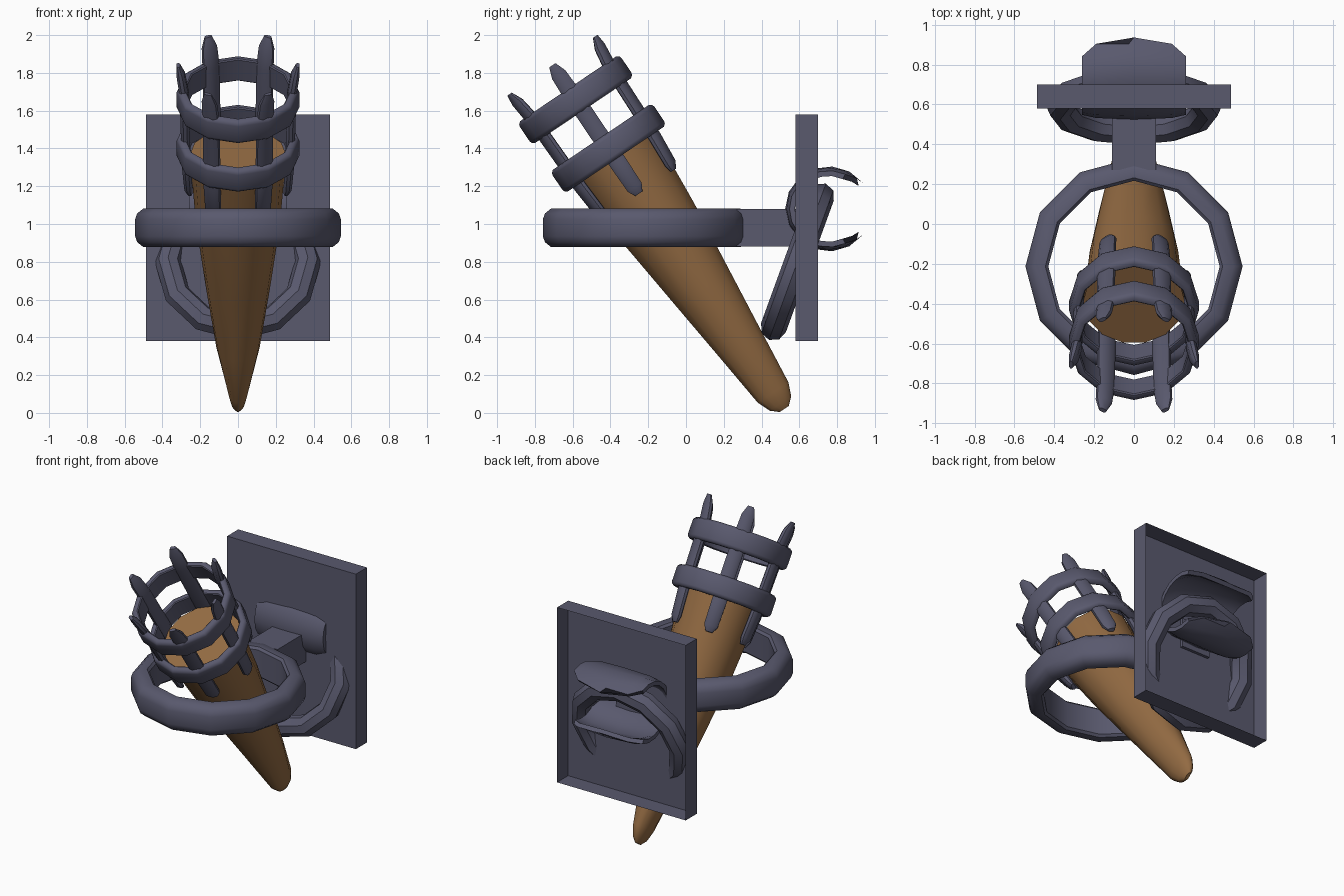
import bpy, bmesh, math
from mathutils import Matrix, Vector

if "Cube" in bpy.data.objects:
    bpy.data.objects.remove(bpy.data.objects["Cube"])


def material(name, rgb):
    m = bpy.data.materials.new(name)
    m.diffuse_color = (*rgb, 1)
    m.use_nodes = True
    m.node_tree.nodes["Principled BSDF"].inputs["Base Color"].default_value = m.diffuse_color
    return m


IRON = material("dark iron", (0.10, 0.10, 0.155))
WOOD = material("wood", (0.29, 0.145, 0.055))


def make(name, verts, faces, mat, matrix=Matrix(), angle=40):
    me = bpy.data.meshes.new(name)
    me.from_pydata([matrix @ Vector(v) for v in verts], [], faces)
    bm = bmesh.new()
    bm.from_mesh(me)
    bmesh.ops.recalc_face_normals(bm, faces=bm.faces)
    bm.to_mesh(me)
    bm.free()
    me.materials.append(mat)
    ob = bpy.data.objects.new(name, me)
    bpy.context.collection.objects.link(ob)
    bpy.ops.object.select_all(action='DESELECT')
    ob.select_set(True)
    bpy.context.view_layer.objects.active = ob
    bpy.ops.object.shade_smooth_by_angle(angle=math.radians(angle))
    return ob


def loft(name, rings, mat, matrix=Matrix(), closed=False, angle=40):
    """Join equal-sized vertex loops; cap the ends or close the loop."""
    k, n = len(rings), len(rings[0])
    verts = [v for r in rings for v in r]
    faces = [(i * n + j, i * n + (j + 1) % n,
              (i + 1) % k * n + (j + 1) % n, (i + 1) % k * n + j)
             for i in range(k if closed else k - 1) for j in range(n)]
    if not closed:
        faces += [tuple(range(n)), tuple(range((k - 1) * n, k * n))]
    return make(name, verts, faces, mat, matrix, angle)


def hoop(name, profile, matrix, n=12):
    """Spin a closed (radius, height) profile into a ring."""
    rings = []
    for i in range(n):
        a = 2 * math.pi * i / n
        rings.append([(r * math.cos(a), r * math.sin(a), z) for r, z in profile])
    return loft(name, rings, IRON, matrix, closed=True)


def band_profile(r0, r1, h, c):
    """Flat band section with chamfered corners; h is half the height."""
    return [(r0, -h + c / 3), (r0 + c / 3, -h), (r1 - c, -h), (r1 - c * .25, -h + c * .6),
            (r1, -h + c * 1.3), (r1, h - c * 1.3), (r1 - c * .25, h - c * .6),
            (r1 - c, h), (r0 + c / 3, h), (r0, h - c / 3)]


def box(name, x, y0, y1, z0, z1, open_back=False):
    v = [(sx * x, y, z) for z in (z0, z1) for y in (y0, y1) for sx in (-1, 1)]
    f = [(0, 1, 3, 2), (4, 5, 7, 6), (0, 1, 5, 4), (0, 2, 6, 4), (1, 3, 7, 5)]
    if not open_back:
        f.append((2, 3, 7, 6))
    return make(name, v, f, IRON)


# wall plate, open at the back, and the arm
box("wall_plate", 0.488, 0.58, 0.70, 0.38, 1.58, open_back=True)
box("arm", 0.11, 0.27, 0.60, 0.88, 1.08)

# horizontal holder ring
hoop("holder_ring", band_profile(0.43, 0.545, 0.103, 0.045),
     Matrix.Translation((0, -0.213, 0.98)))

# tilted hanging ring on the plate
tube = [(0.37 + 0.07 * math.cos(a), 0.07 * math.sin(a))
        for a in (math.tau * i / 8 for i in range(8))]
hoop("hanging_ring", tube, Matrix.Translation((0, 0.59, 0.80))
     @ Matrix.Rotation(math.radians(70), 4, 'X'))

# curved clasp around the top of the hanging ring, open at the back
rings = []
for i in range(13):
    s = i / 6 - 1
    outer, inner = [], []
    for x, k, span in ((-.26, .90, 115), (-.19, .97, 132), (0, 1, 142),
                       (.19, .97, 132), (.26, .90, 115)):
        a = math.radians(s * span)
        for loop, d in ((outer, 0), (inner, .028)):
            loop.append((x, 0.755 - (0.23 * k - d) * math.cos(a),
                         1.08 + (0.225 * k - d) * math.sin(a)))
    rings.append(outer + inner[::-1])
loft("clasp", rings, IRON)

# tilted torch frame: local z runs up the shaft
TORCH = Matrix.Translation((0, 0.534, 0)) @ Matrix.Rotation(math.radians(34), 4, 'X')

# wooden shaft with a chisel tip: (height, x radius, y radius)
shaft = [(0.025, .012, .03), (0.06, .035, .07), (0.13, .052, .10), (0.42, .115, .132),
         (0.80, .17, .175), (1.2, .222, .22), (1.65, .255, .255)]
loft("shaft", [[(rx * math.cos(a), ry * math.sin(a), t)
                for a in (math.tau * j / 14 for j in range(14))]
               for t, rx, ry in shaft], WOOD, TORCH)

# two basket bands
for name, t in (("lower_band", 1.69), ("upper_band", 2.0)):
    hoop(name, band_profile(0.28, 0.325, 0.07, 0.018),
         TORCH @ Matrix.Translation((0, 0, t)))

# six basket bars: (height, radius, half width, half thickness)
path = [(1.40, .255, .022, .012), (1.44, .262, .044, .022), (1.60, .274, .047, .024),
        (2.04, .285, .047, .024), (2.16, .303, .042, .022), (2.22, .316, .02, .01)]
section = [(1, .4), (.6, 1), (-.6, 1), (-1, .4), (-1, -.4), (-.6, -1), (.6, -1), (1, -.4)]
for i in range(6):
    loft(f"basket_bar_{i + 1}",
         [[(r + d * v, w * u, t) for u, v in section] for t, r, w, d in path],
         IRON, TORCH @ Matrix.Rotation(math.tau * i / 6, 4, 'Z'))
